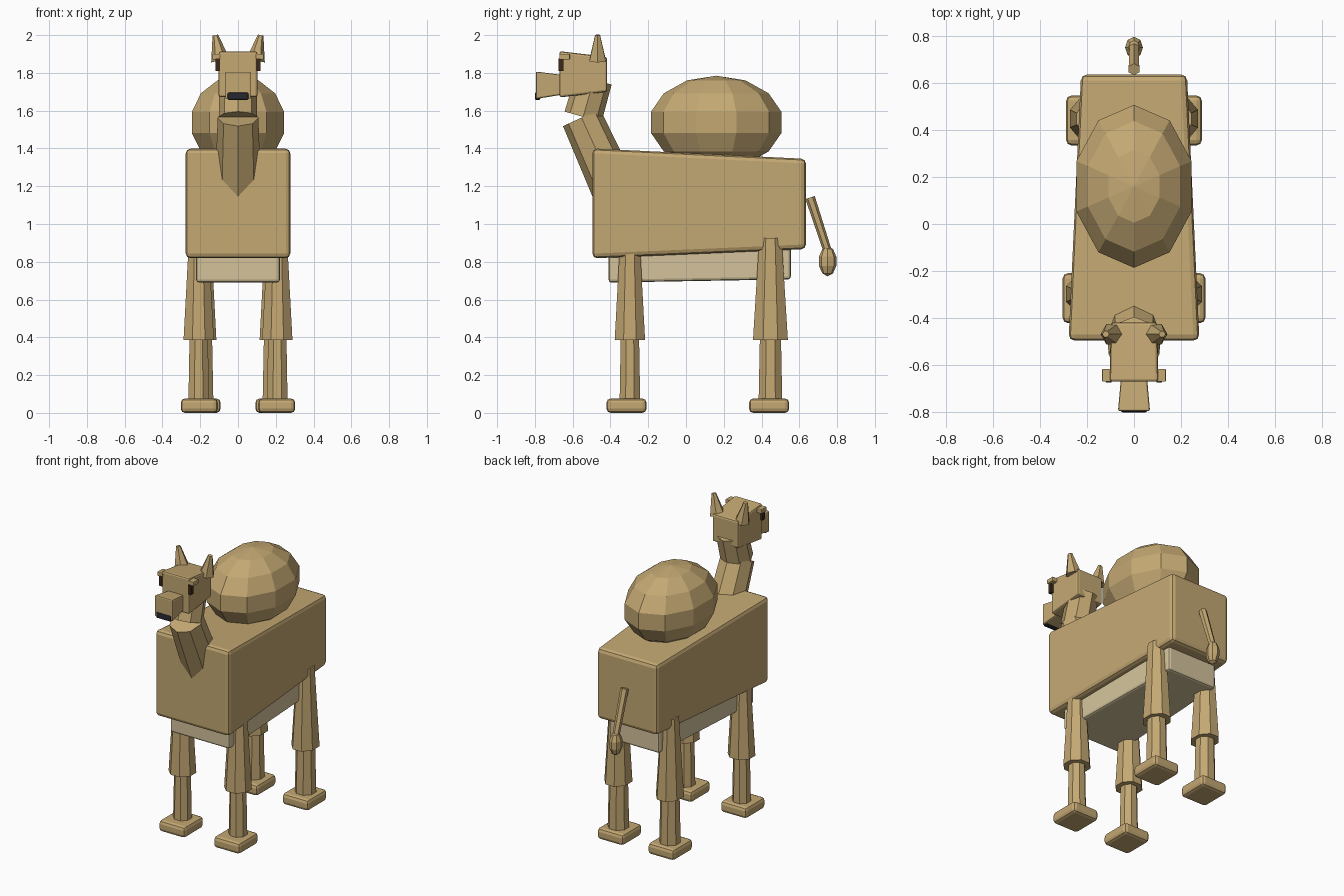
import bpy, bmesh, math
from mathutils import Vector, Matrix

if "Cube" in bpy.data.objects:
    bpy.data.objects.remove(bpy.data.objects["Cube"])


def material(name, rgb):
    m = bpy.data.materials.new(name)
    m.diffuse_color = (*rgb, 1)
    m.use_nodes = True
    m.node_tree.nodes["Principled BSDF"].inputs["Base Color"].default_value = m.diffuse_color
    return m


TAN = material("tan_coat", (0.552, 0.392, 0.171))
CREAM = material("cream_belly", (0.66, 0.55, 0.33))
DARK = material("dark_nose", (0.02, 0.02, 0.03))
BROWN = material("dark_brown_eye", (0.045, 0.022, 0.01))


def finish(name, bm, mat, bevel=0):
    bmesh.ops.recalc_face_normals(bm, faces=bm.faces)
    mesh = bpy.data.meshes.new(name)
    bm.to_mesh(mesh)
    bm.free()
    mesh.materials.append(mat)
    ob = bpy.data.objects.new(name, mesh)
    bpy.context.collection.objects.link(ob)
    if bevel:
        b = ob.modifiers.new("bevel", 'BEVEL')
        b.width, b.segments = bevel, 2
    return ob


def block(name, front, back, mat=TAN, x=0, bevel=0):
    """Box tapering from front to back; each end is (y, half width, bottom z, top z)."""
    bm = bmesh.new()
    bmesh.ops.create_cube(bm, size=2)
    for v in bm.verts:
        y, w, lo, hi = front if v.co.y < 0 else back
        v.co = (x + w * v.co.x, y, hi if v.co.z > 0 else lo)
    return finish(name, bm, mat, bevel)


def limb(name, start, end, r0, r1, sides=8, spin=0, squash=1, mat=TAN):
    """Tapered prism between two points."""
    a, b = Vector(start), Vector(end)
    d = b - a
    bm = bmesh.new()
    bmesh.ops.create_cone(bm, cap_ends=True, segments=sides,
                          radius1=r0, radius2=r1, depth=d.length)
    turn = d.to_track_quat('Z', 'Y').to_matrix().to_4x4() if abs(d.x) + abs(d.y) > 1e-5 else Matrix()
    bm.transform(Matrix.Translation((a + b) / 2) @ turn
                 @ Matrix.Diagonal((squash, 1, 1, 1)) @ Matrix.Rotation(spin, 4, 'Z'))
    return finish(name, bm, mat)


def ball(name, centre, radii, segments, rings):
    bm = bmesh.new()
    bmesh.ops.create_uvsphere(bm, u_segments=segments, v_segments=rings, radius=1)
    bm.transform(Matrix.Translation(centre) @ Matrix.Diagonal((*radii, 1)))
    return finish(name, bm, TAN)


# Torso, belly and hump
block("body", (-0.495, 0.278, 0.818, 1.40), (0.635, 0.225, 0.867, 1.345), bevel=0.025)
block("belly", (-0.41, 0.222, 0.69, 0.84), (0.555, 0.185, 0.707, 0.88), CREAM, bevel=0.015)
ball("hump", (0, 0.16, 1.538), (0.264, 0.355, 0.247), 10, 7)

# Neck in two angled sections
limb("lower_neck", (0, -0.365, 1.15), (0, -0.553, 1.563), 0.122, 0.108)
limb("upper_neck", (0, -0.545, 1.567), (0, -0.488, 1.765), 0.102, 0.098)

# Head
block("skull", (-0.67, 0.103, 1.67, 1.915), (-0.418, 0.098, 1.70, 1.885), bevel=0.012)
block("muzzle", (-0.795, 0.068, 1.662, 1.807), (-0.66, 0.056, 1.684, 1.79), bevel=0.008)
block("nose", (-0.80, 0.056, 1.657, 1.697), (-0.77, 0.056, 1.657, 1.697), DARK, bevel=0.008)

# Paired parts
SPIN = math.pi / 8
for s, side in ((1, "left"), (-1, "right")):
    limb("ear_" + side, (s * 0.093, -0.468, 1.865), (s * 0.12, -0.468, 2.0), 0.05, 0.015, 6)
    block("eye_" + side, (-0.674, 0.012, 1.81, 1.875), (-0.648, 0.012, 1.81, 1.875),
          BROWN, s * 0.108)
    block("brow_" + side, (-0.67, 0.02, 1.87, 1.9), (-0.615, 0.02, 1.87, 1.9),
          x=s * 0.115, bevel=0.004)
    # Legs: x, leg y, foot y, upper radius in y, sideways squash
    for part, x, y, fy, r, q in (("front", 0.208, -0.297, -0.315, 0.087, 1.0),
                                 ("back", 0.193, 0.447, 0.44, 0.1, 0.85)):
        tag = part + "_" + side
        limb("upper_leg_" + tag, (s * x, y, 0.385), (s * x, y, 0.925), r, r * 0.64, 8, SPIN, q)
        limb("lower_leg_" + tag, (s * x, y, 0.05), (s * x, y, 0.42), r * 0.68, r * 0.6, 8, SPIN)
        block("foot_" + tag, (fy - 0.106, 0.098, 0, 0.076), (fy + 0.106, 0.098, 0, 0.076),
              x=s * (x - 0.003), bevel=0.022)

# Tail with tuft
limb("tail", (0, 0.657, 1.14), (0, 0.752, 0.85), 0.026, 0.022, 6)
ball("tail_tuft", (0, 0.75, 0.803), (0.04, 0.048, 0.08), 8, 5)
